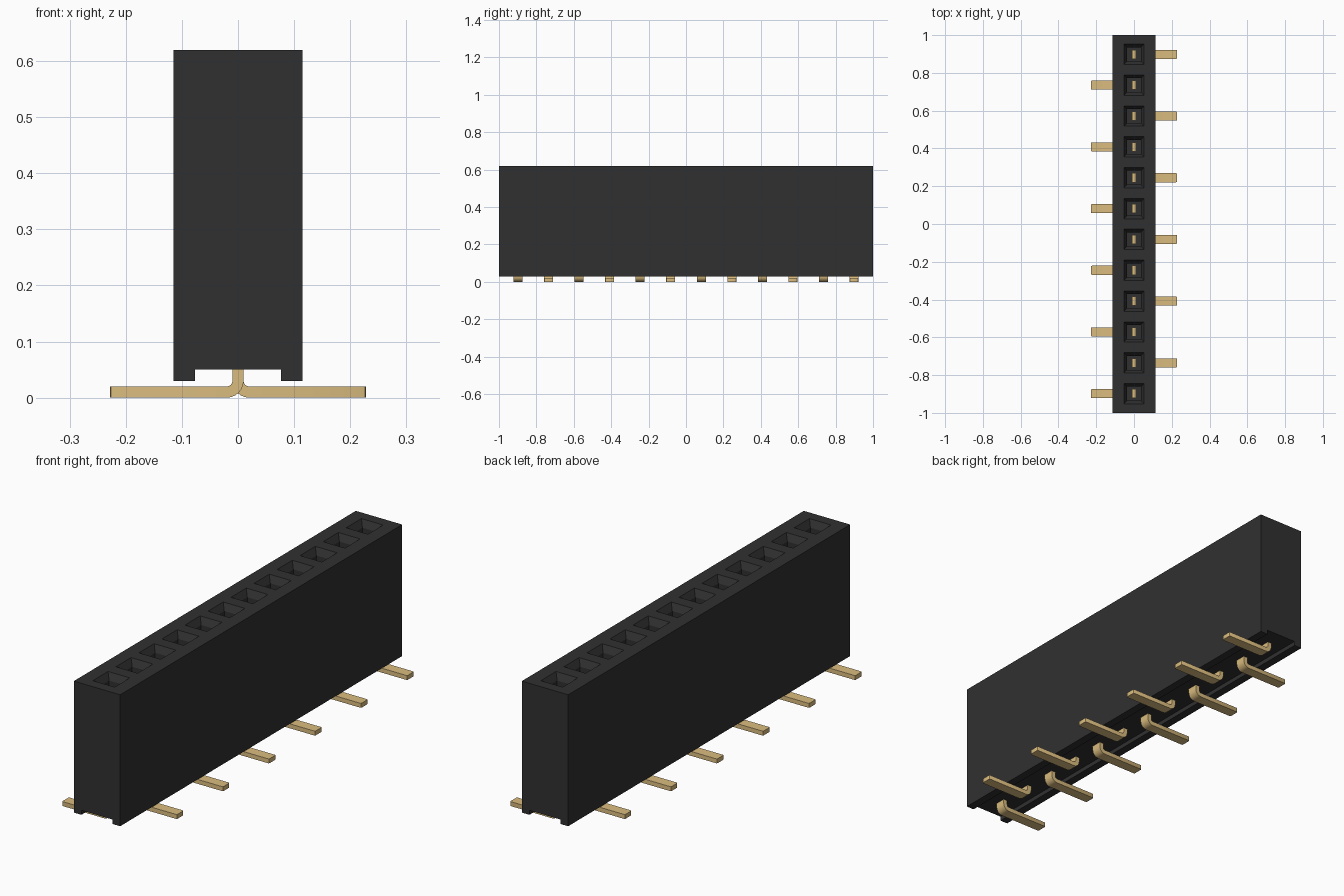
import bpy, bmesh, math

cube = bpy.data.objects.get("Cube")
if cube:
    bpy.data.objects.remove(cube, do_unlink=True)

COUNT, PITCH = 12, 0.1633
HOLE = 0.054          # half width of a socket mouth
PIN_Y = [(COUNT - 1) / 2 * PITCH - i * PITCH for i in range(COUNT)]


def material(name, rgb):
    m = bpy.data.materials.new(name)
    m.use_nodes = True
    m.diffuse_color = (*rgb, 1)
    m.node_tree.nodes["Principled BSDF"].inputs["Base Color"].default_value = (*rgb, 1)
    return m


def sweep(bm, profile, stations):
    """Extrude a closed x-z profile through the given y stations, with end caps."""
    rings = [[bm.verts.new((x, y, z)) for x, z in profile] for y in stations]
    n = len(profile)
    for a, b in zip(rings, rings[1:]):
        for i in range(n):
            j = (i + 1) % n
            bm.faces.new((a[i], a[j], b[j], b[i]))
    bm.faces.new(rings[0])
    bm.faces.new(rings[-1])
    bmesh.ops.recalc_face_normals(bm, faces=bm.faces)


def finish(bm, name, mat):
    mesh = bpy.data.meshes.new(name)
    bm.to_mesh(mesh)
    bm.free()
    mesh.materials.append(mat)
    ob = bpy.data.objects.new(name, mesh)
    bpy.context.collection.objects.link(ob)
    return ob


black = material("black plastic", (0.03, 0.03, 0.03))
gold = material("gold metal", (0.70, 0.50, 0.21))

# Housing: block with a channel along its underside
W, TOP, FOOT, ROOF, CH = 0.115, 0.62, 0.03, 0.05, 0.077
profile = [(-W, FOOT), (-CH, FOOT), (-CH, ROOF), (CH, ROOF), (CH, FOOT), (W, FOOT),
           (W, TOP), (HOLE, TOP), (-HOLE, TOP), (-W, TOP)]
stations = sorted([-1, 1] + [y + s * HOLE for y in PIN_Y for s in (-1, 1)])
bm = bmesh.new()
sweep(bm, profile, stations)

# Sockets: funnel mouth, then a straight square shaft
mouths = []
for f in bm.faces:
    c = f.calc_center_median()
    if c.z > TOP - 0.001 and abs(c.x) < 0.001 and min(abs(c.y - y) for y in PIN_Y) < 0.001:
        mouths.append(f)
bmesh.ops.inset_individual(bm, faces=mouths, thickness=0.024, depth=-0.03)
shafts = bmesh.ops.extrude_discrete_faces(bm, faces=mouths)["faces"]
for f in shafts:
    bmesh.ops.translate(bm, verts=f.verts, vec=(0, 0, -0.35))
bmesh.ops.recalc_face_normals(bm, faces=bm.faces)
finish(bm, "housing", black)


# Pins: upright blade, rounded bend and flat foot, turned to alternate sides
T, R, TIP, BLADE_TOP, HALF = 0.01, 0.01, 0.228, 0.40, 0.024


def arc(radius, start, end, steps=6):
    cx, cz = T + R, 2 * T + R
    return [(cx + radius * math.cos(math.radians(start + (end - start) * k / steps)),
             cz + radius * math.sin(math.radians(start + (end - start) * k / steps)))
            for k in range(steps + 1)]


pin_profile = ([(-T, BLADE_TOP)] + arc(R + 2 * T, 180, 270) + [(TIP, 0), (TIP, 2 * T)]
               + arc(R, 270, 180) + [(T, BLADE_TOP)])
for i, y in enumerate(PIN_Y):
    bm = bmesh.new()
    sweep(bm, pin_profile, (-HALF, HALF))
    # Clip the corners of the foot tip
    corners = [e for e in bm.edges
               if all(v.co.x > TIP - 0.001 for v in e.verts)
               and abs(e.verts[0].co.z - e.verts[1].co.z) > T]
    bmesh.ops.bevel(bm, geom=corners, offset=0.005, segments=2, profile=0.5, affect='EDGES')
    pin = finish(bm, f"pin_{i + 1}", gold)
    pin.location.y = y
    pin.rotation_euler.z = math.pi * (i % 2)
    bpy.ops.object.select_all(action='DESELECT')
    pin.select_set(True)
    bpy.context.view_layer.objects.active = pin
    bpy.ops.object.shade_smooth_by_angle(angle=math.radians(30))
